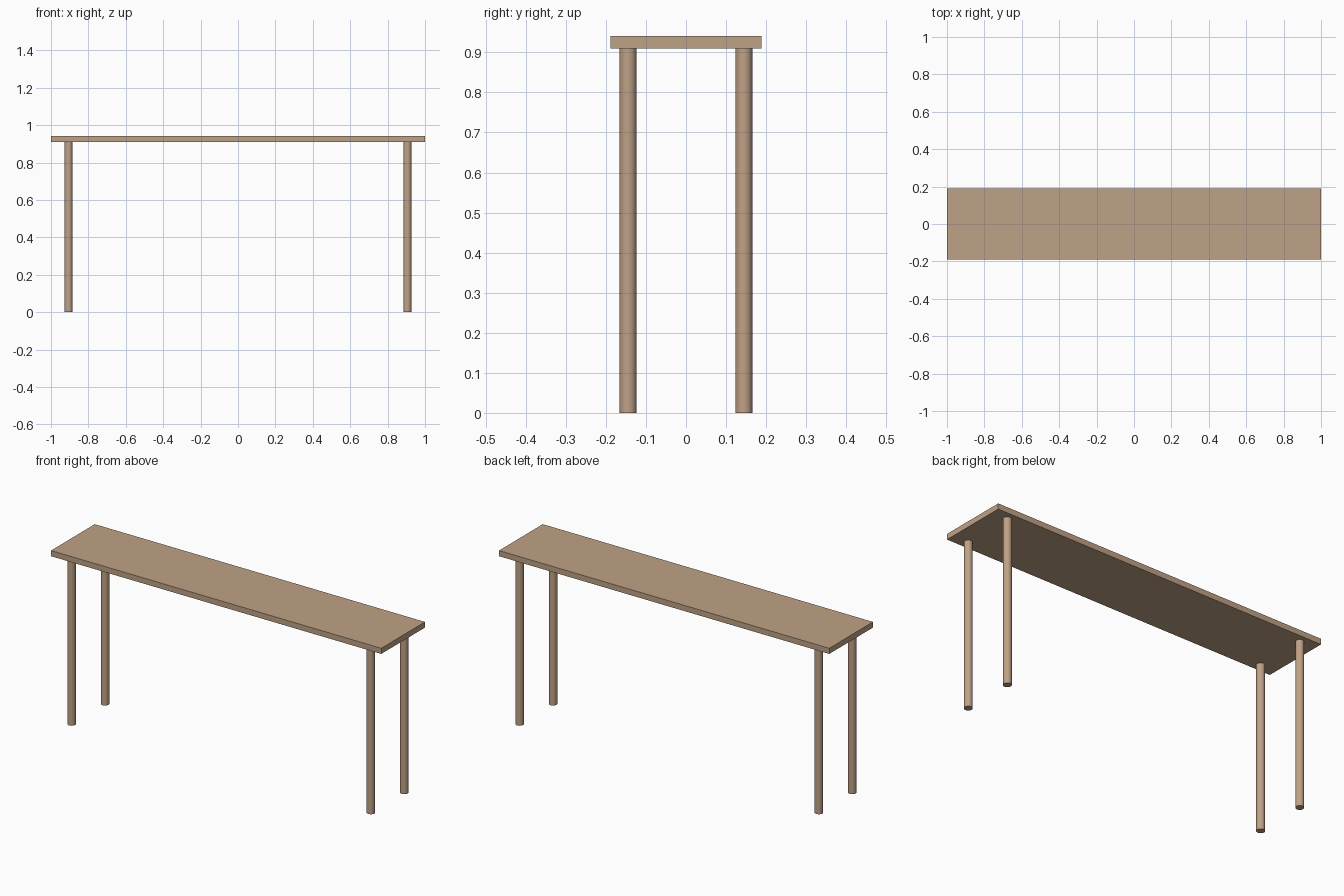
import bpy
import math

if "Cube" in bpy.data.objects:
    bpy.data.objects.remove(bpy.data.objects["Cube"])

TOP_Z, UNDER_Z = 0.941, 0.91
HALF_DEPTH = 0.189
LEG_X, LEG_Y, LEG_R = 0.906, 0.1445, 0.0212

wood = bpy.data.materials.new("light_wood")
wood.diffuse_color = (0.52, 0.36, 0.24, 1.0)
wood.use_nodes = True
wood.node_tree.nodes["Principled BSDF"].inputs["Base Color"].default_value = wood.diffuse_color

# Flat rectangular top
bpy.ops.mesh.primitive_cube_add(size=1, location=(0, 0, (TOP_Z + UNDER_Z) / 2))
top = bpy.context.object
top.name = "table_top"
top.scale = (2.0, 2 * HALF_DEPTH, TOP_Z - UNDER_Z)
bpy.ops.object.transform_apply(location=False, rotation=False, scale=True)
top.data.materials.append(wood)

# Four round legs, one near each corner
for side, sx in (("left", -1), ("right", 1)):
    for end, sy in (("front", -1), ("back", 1)):
        bpy.ops.mesh.primitive_cylinder_add(
            vertices=32, radius=LEG_R, depth=UNDER_Z,
            location=(sx * LEG_X, sy * LEG_Y, UNDER_Z / 2))
        leg = bpy.context.object
        leg.name = f"{end}_{side}_leg"
        leg.data.materials.append(wood)
        bpy.ops.object.shade_smooth_by_angle(angle=math.radians(30))
